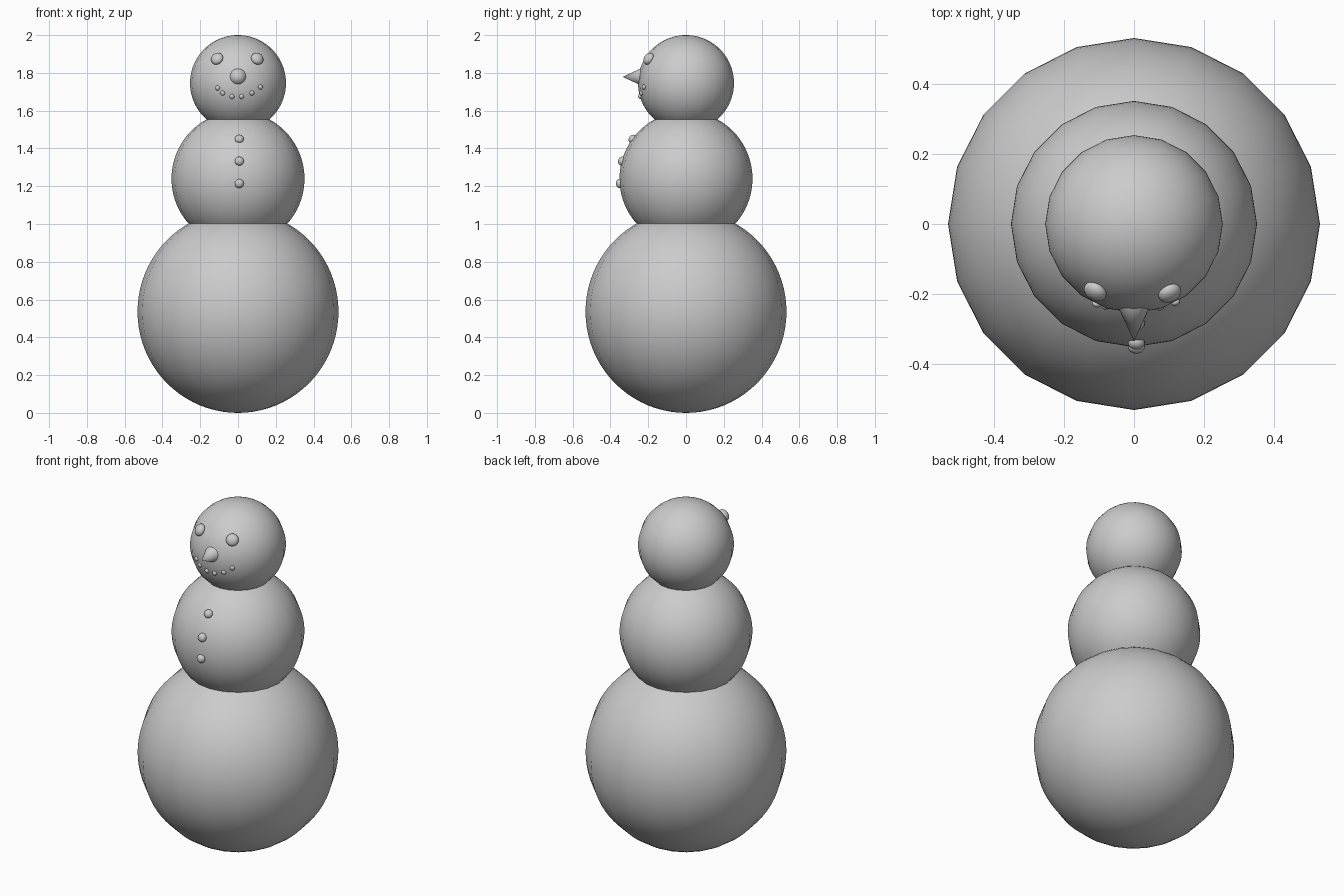
import bpy
import math
from mathutils import Vector

cube = bpy.data.objects.get("Cube")
if cube:
    bpy.data.objects.remove(cube, do_unlink=True)

# One plain grey for the whole figure
GREY = (0.6, 0.6, 0.6, 1.0)
grey = bpy.data.materials.new("plain_grey")
grey.use_nodes = True
grey.diffuse_color = GREY
grey.node_tree.nodes["Principled BSDF"].inputs["Base Color"].default_value = GREY


def finish(name):
    obj = bpy.context.object
    obj.name = name
    obj.data.materials.append(grey)
    bpy.ops.object.shade_smooth_by_angle(angle=math.radians(40))
    return obj


def ball(name, z, radius, height):
    bpy.ops.mesh.primitive_uv_sphere_add(segments=20, ring_count=40, radius=1, location=(0, 0, z))
    bpy.context.object.scale = (radius, radius, height)
    return finish(name)


def pebble(name, x, z, centre, radius, size, depth):
    """Flattened bead set on the front of a ball, facing outwards."""
    y = -math.sqrt(radius ** 2 - x ** 2 - (z - centre) ** 2)
    normal = Vector((x, y, z - centre))
    bpy.ops.mesh.primitive_uv_sphere_add(segments=20, ring_count=12, radius=1, location=(x, y, z))
    obj = bpy.context.object
    obj.scale = (size, size, depth)
    obj.rotation_euler = normal.to_track_quat("Z", "Y").to_euler()
    return finish(name)


# Three stacked snowballs
BODY_Z, BODY_R = 1.24, 0.352
HEAD_Z, HEAD_R = 1.746, 0.254
ball("base_ball", 0.536, 0.532, 0.536)
ball("middle_ball", BODY_Z, BODY_R, 0.356)
ball("head_ball", HEAD_Z, HEAD_R, HEAD_R)

# Eyes
for name, x in (("right_eye", -0.111), ("left_eye", 0.102)):
    pebble(name, x, 1.875, HEAD_Z, HEAD_R + 0.003, 0.034, 0.023)

# Cone nose
bpy.ops.mesh.primitive_cone_add(vertices=20, radius1=0.046, radius2=0, depth=0.1,
                                location=(0, -0.286, 1.779), rotation=(math.pi / 2, 0, 0))
finish("nose")

# Curved row of mouth beads
for i, (x, z) in enumerate([(-0.108, 1.72), (-0.082, 1.693), (-0.032, 1.675),
                            (0.019, 1.675), (0.074, 1.693), (0.119, 1.725)]):
    pebble(f"mouth_bead_{i + 1}", x, z, HEAD_Z, HEAD_R, 0.013, 0.01)

# Coat buttons
for i, z in enumerate((1.45, 1.333, 1.214)):
    pebble(f"button_{i + 1}", 0.007, z, BODY_Z, BODY_R, 0.024, 0.02)
